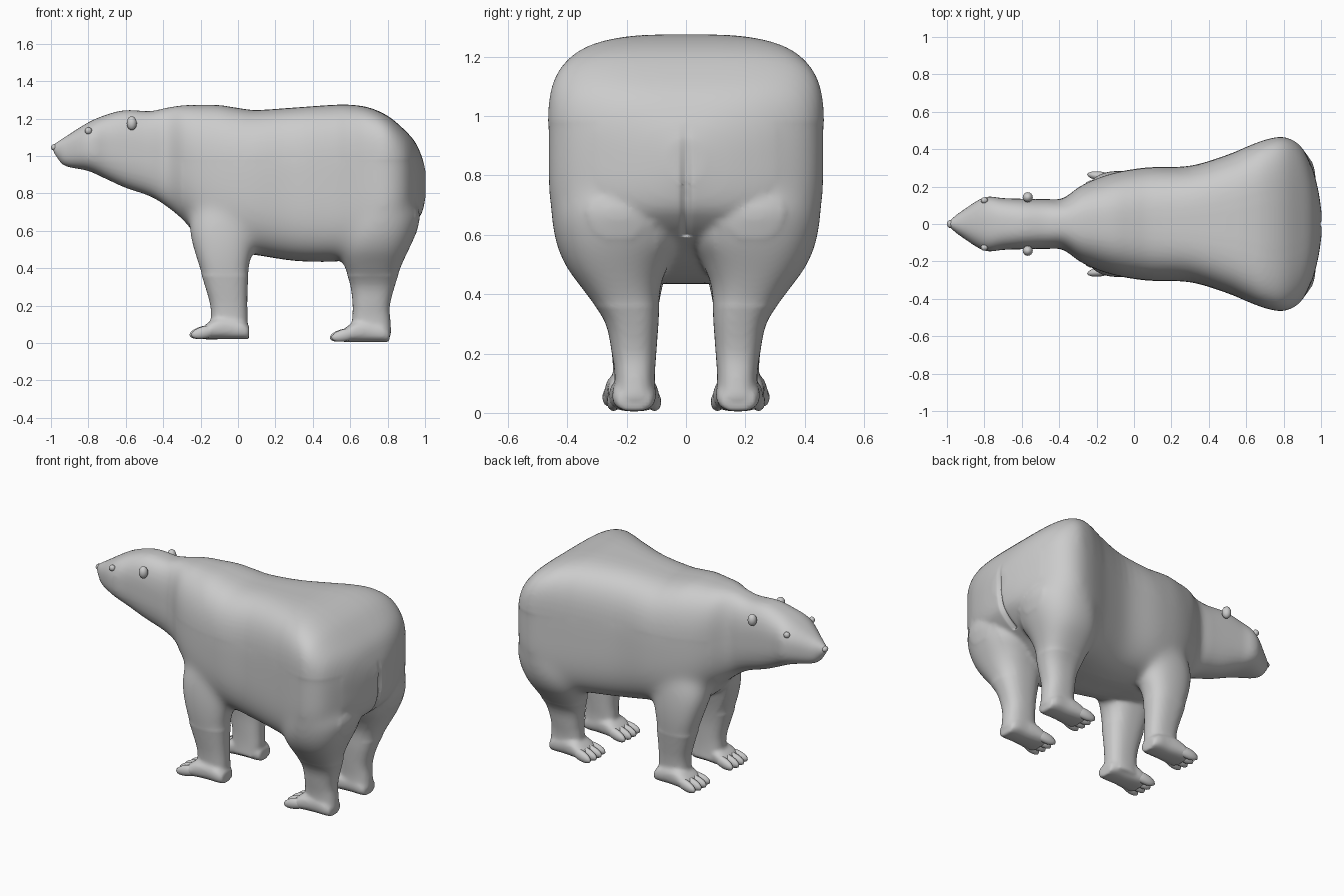
import bpy, bmesh, math
from mathutils import Matrix

if "Cube" in bpy.data.objects:
    bpy.data.objects.remove(bpy.data.objects["Cube"])

fur = bpy.data.materials.new("light_grey")
fur.diffuse_color = (0.6, 0.6, 0.6, 1)
fur.use_nodes = True
fur.node_tree.nodes["Principled BSDF"].inputs["Base Color"].default_value = fur.diffuse_color


def spline(rows, steps=4):
    """Catmull-Rom refinement of a list of section rows."""
    out = []
    for i in range(len(rows) - 1):
        p0, p1 = rows[max(i - 1, 0)], rows[i]
        p2, p3 = rows[i + 1], rows[min(i + 2, len(rows) - 1)]
        for s in range(steps):
            t = s / steps
            out.append([0.5 * (2 * b + (c - a) * t + (2 * a - 5 * b + 4 * c - d) * t * t
                               + (3 * b - a - 3 * c + d) * t ** 3)
                        for a, b, c, d in zip(p0, p1, p2, p3)])
    return out + [list(rows[-1])]


def loft(bm, rows, axis, sign=1, seg=40):
    """Loft rounded-box sections (t, a0, a1, b0, b1, exponent) along an axis."""
    rings = []
    for t, a0, a1, b0, b1, n in spline(rows):
        ring = []
        for k in range(seg):
            ang = 2 * math.pi * (k + 0.5) / seg
            c, s = math.cos(ang), math.sin(ang)
            a = (a0 + a1) / 2 + (a1 - a0) / 2 * math.copysign(abs(c) ** (2 / n), c)
            b = (b0 + b1) / 2 + (b1 - b0) / 2 * math.copysign(abs(s) ** (2 / n), s)
            p = (t, a * sign, b) if axis == "x" else (a, b * sign, t)
            ring.append(bm.verts.new(p))
        rings.append(ring)
    faces = [bm.faces.new(rings[0]), bm.faces.new(rings[-1][::-1])]
    for r, q in zip(rings, rings[1:]):
        for k in range(seg):
            j = (k + 1) % seg
            faces.append(bm.faces.new((r[k], q[k], q[j], r[j])))
    bmesh.ops.recalc_face_normals(bm, faces=faces)


def finish(name, bm):
    me = bpy.data.meshes.new(name)
    bm.to_mesh(me)
    bm.free()
    for p in me.polygons:
        p.use_smooth = True
    me.materials.append(fur)
    ob = bpy.data.objects.new(name, me)
    bpy.context.collection.objects.link(ob)
    return ob


def ball(bm, loc, size, yaw=0, pitch=0):
    m = (Matrix.Translation(loc) @ Matrix.Rotation(yaw, 4, "Z") @ Matrix.Rotation(pitch, 4, "Y")
         @ Matrix.Diagonal((*size, 1)))
    bmesh.ops.create_uvsphere(bm, u_segments=16, v_segments=10, radius=1, matrix=m)


# Torso, neck and head: x, half width, bottom, top, roundness
torso = [
    (-0.99, 0.015, 1.025, 1.06, 2), (-0.96, 0.04, 0.98, 1.08, 2.2),
    (-0.92, 0.07, 0.945, 1.105, 2.4), (-0.8, 0.143, 0.92, 1.18, 2.6),
    (-0.7, 0.138, 0.875, 1.222, 2.7), (-0.6, 0.135, 0.83, 1.245, 2.7),
    (-0.47, 0.133, 0.785, 1.24, 2.7), (-0.38, 0.138, 0.73, 1.258, 2.7),
    (-0.29, 0.2, 0.655, 1.271, 2.7), (-0.2, 0.243, 0.55, 1.273, 2.7),
    (-0.1, 0.275, 0.5, 1.272, 2.8), (0.0, 0.294, 0.48, 1.257, 2.9),
    (0.1, 0.305, 0.47, 1.246, 3), (0.3, 0.31, 0.44, 1.259, 3.3),
    (0.5, 0.37, 0.435, 1.273, 3.7), (0.6, 0.412, 0.45, 1.274, 4),
    (0.7, 0.45, 0.49, 1.259, 4.4), (0.8, 0.465, 0.55, 1.215, 4.4),
    (0.89, 0.42, 0.6, 1.14, 4), (0.95, 0.31, 0.65, 1.07, 3.4),
    (0.985, 0.18, 0.7, 0.99, 2.8), (1.003, 0.06, 0.78, 0.92, 2.2)]
# Legs: z, front x, back x, inner y, outer y, roundness
front_leg = [
    (0.85, -0.19, 0.05, 0.06, 0.21, 2.2), (0.7, -0.245, 0.1, 0.03, 0.265, 2.2),
    (0.6, -0.26, 0.1, 0.03, 0.282, 2.3), (0.5, -0.238, 0.08, 0.06, 0.286, 2.4),
    (0.4, -0.207, 0.06, 0.085, 0.28, 2.5), (0.3, -0.175, 0.052, 0.1, 0.265, 2.5),
    (0.2, -0.148, 0.05, 0.105, 0.25, 2.5), (0.12, -0.145, 0.052, 0.105, 0.245, 2.5),
    (0.05, -0.15, 0.05, 0.1, 0.25, 2.5)]
rear_leg = [
    (0.9, 0.66, 0.86, 0.12, 0.36, 2.2), (0.72, 0.58, 0.965, 0.015, 0.448, 2.1),
    (0.6, 0.54, 0.957, 0.008, 0.446, 2.25), (0.5, 0.543, 0.915, 0.058, 0.41, 2.4),
    (0.42, 0.565, 0.878, 0.086, 0.352, 2.5), (0.31, 0.6, 0.84, 0.092, 0.275, 2.5),
    (0.2, 0.613, 0.812, 0.1, 0.25, 2.5), (0.12, 0.61, 0.815, 0.105, 0.24, 2.5),
    (0.05, 0.61, 0.82, 0.1, 0.245, 2.5)]

bm = bmesh.new()
loft(bm, [(x, -w, w, b, t, n) for x, w, b, t, n in torso], "x", seg=64)
feet = [(-0.265, 0.02, 0.19), (0.485, 0.005, 0.175)]      # toe x, sole z, centre y
for sign in (1, -1):
    loft(bm, front_leg, "z", sign)
    loft(bm, rear_leg, "z", sign)
    for x, z, y in feet:
        # Foot pads: ball of the foot to heel
        rows = [(x + dx, y - w, y + w, z, z + h, 2.5) for dx, w, h in
                ((0.07, 0.07, 0.06), (0.1, 0.086, 0.085), (0.15, 0.083, 0.115),
                 (0.22, 0.075, 0.12), (0.29, 0.072, 0.1), (0.325, 0.055, 0.07))]
        loft(bm, rows, "x", sign)
source = finish("body_source", bm)

# Fuse torso, legs and feet into one smooth skin
mod = source.modifiers.new("fuse", "REMESH")
mod.mode = "VOXEL"
mod.voxel_size = 0.011
mod = source.modifiers.new("soften", "SMOOTH")
mod.factor = 0.5
mod.iterations = 6
deps = bpy.context.evaluated_depsgraph_get()
skin = bpy.data.meshes.new_from_object(source.evaluated_get(deps))
bpy.data.objects.remove(source)
bm = bmesh.new()
bm.from_mesh(skin)
# Blend shoulders and haunches into the flanks
blend = [v for v in bm.verts if -0.3 < v.co.x < 0.95 and 0.36 < v.co.z < 0.98
         and abs(v.co.y) > 0.1]
for _ in range(45):
    bmesh.ops.smooth_vert(bm, verts=blend, factor=0.5, use_axis_x=True,
                          use_axis_y=True, use_axis_z=True)
# Crease between the haunches
for v in bm.verts:
    x, y, z = v.co
    if x > 0.88 and abs(y) < 0.018 and 0.55 < z < 0.98:
        v.co.x -= 0.03 * (1 - abs(y) / 0.018) * min(1, (0.98 - z) / 0.25)
finish("body", bm)

# Toes
bm = bmesh.new()
for sign in (1, -1):
    for x, z, y in feet:
        for k in range(4):
            u = k - 1.5
            ball(bm, (x + 0.078 + 0.008 * abs(u), sign * (y + 0.043 * u), z + 0.038),
                 (0.078, 0.025, 0.033), yaw=-sign * 0.1 * u, pitch=-0.22)
finish("toes", bm)

# Ears, eyes and nose
for name, loc, size in (("ears", (-0.568, 0.143, 1.175), (0.027, 0.027, 0.037)),
                        ("eyes", (-0.8, 0.126, 1.135), (0.019, 0.017, 0.019))):
    bm = bmesh.new()
    for sign in (1, -1):
        ball(bm, (loc[0], sign * loc[1], loc[2]), size)
    finish(name, bm)
bm = bmesh.new()
ball(bm, (-0.98, 0, 1.046), (0.02, 0.022, 0.018))
finish("nose", bm)
